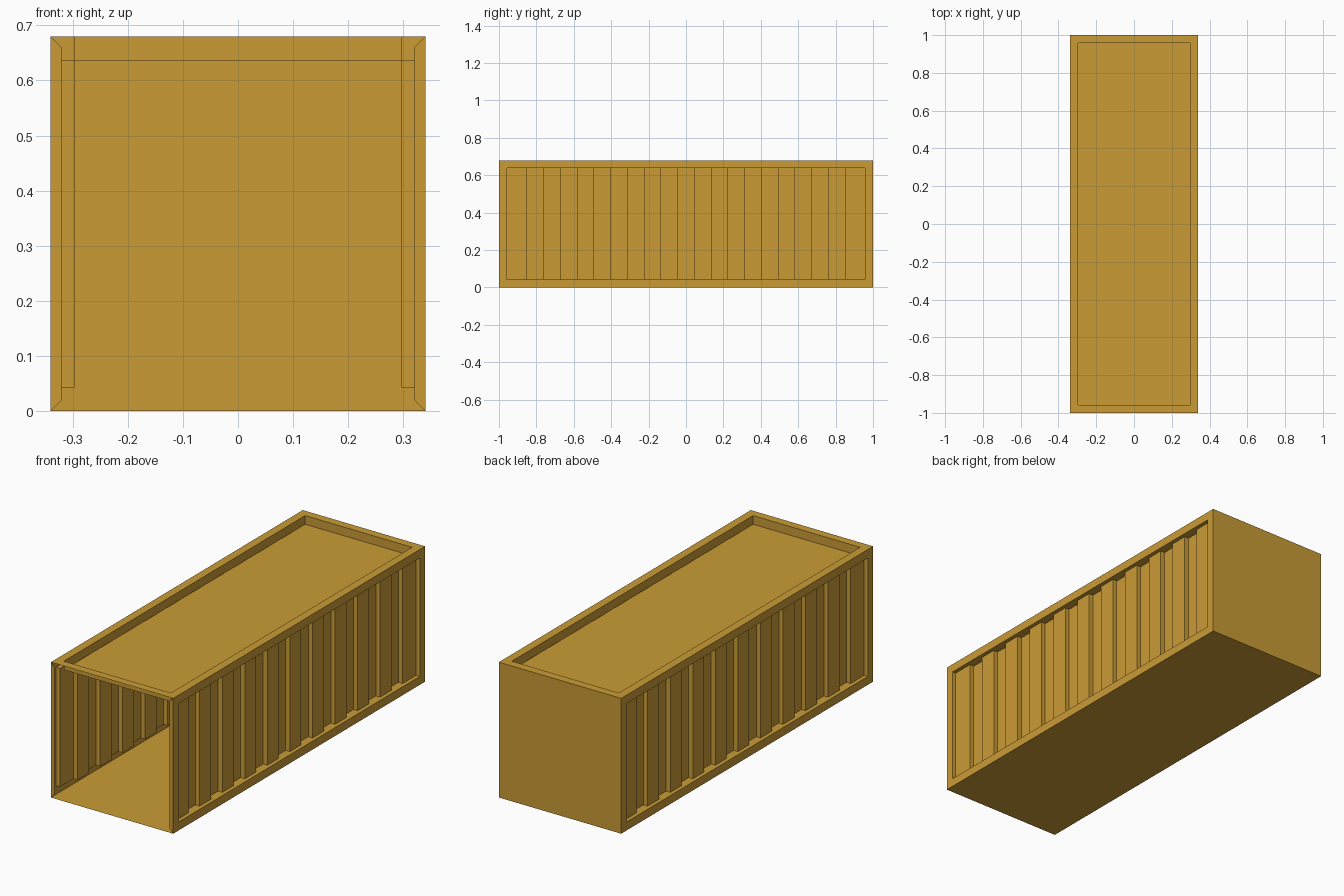
import bpy, bmesh
from mathutils import Vector, Matrix

HALF_W, HALF_L, HEIGHT = 0.34, 1.0, 0.68
BORDER = 0.06          # width of the frame around each panel
SHALLOW, DEEP = 0.02, 0.0435
RIBS = 21              # strips in each corrugated side

default = bpy.data.objects.get("Cube")
if default:
    bpy.data.objects.remove(default, do_unlink=True)

ochre = bpy.data.materials.new("ochre_paint")
ochre.use_nodes = True
COLOUR = (0.59, 0.33, 0.036, 1)
ochre.diffuse_color = COLOUR
ochre.node_tree.nodes["Principled BSDF"].inputs["Base Color"].default_value = COLOUR


def finish(bm, name):
    mesh = bpy.data.meshes.new(name)
    bm.to_mesh(mesh)
    bm.free()
    mesh.materials.append(ochre)
    obj = bpy.data.objects.new(name, mesh)
    bpy.context.collection.objects.link(obj)
    return obj


def facing(bm, direction):
    bm.normal_update()
    return next(f for f in bm.faces if f.normal.dot(direction) > 0.99)


# Container shell: a sheet box, open at the front
bm = bmesh.new()
size = Matrix.Diagonal((2 * HALF_W, 2 * HALF_L, HEIGHT, 1))
bmesh.ops.create_cube(bm, size=1, matrix=Matrix.Translation((0, 0, HEIGHT / 2)) @ size)
roof = facing(bm, Vector((0, 0, 1)))
sides = [facing(bm, Vector((s, 0, 0))) for s in (-1, 1)]
bmesh.ops.delete(bm, geom=[facing(bm, Vector((0, -1, 0)))], context='FACES_ONLY')

# Sunken roof panel
bmesh.ops.inset_region(bm, faces=[roof], thickness=BORDER, use_boundary=True)
bmesh.ops.inset_region(bm, faces=[roof], thickness=0, depth=-DEEP, use_boundary=True)

# Corrugated side panels: cut into strips, then sink every second one further
pitch = 2 * (HALF_L - BORDER) / RIBS
for side in sides:
    bmesh.ops.inset_region(bm, faces=[side], thickness=BORDER, use_boundary=True)
    strips = [side]
    for i in range(1, RIBS):
        geom = strips + list({e for f in strips for e in f.edges})
        geom += list({v for f in strips for v in f.verts})
        cut = bmesh.ops.bisect_plane(bm, geom=geom, dist=1e-5,
                                     plane_co=(0, -HALF_L + BORDER + i * pitch, 0),
                                     plane_no=(0, 1, 0))
        strips = [g for g in cut["geom"] if isinstance(g, bmesh.types.BMFace)]
    bm.normal_update()
    bmesh.ops.inset_region(bm, faces=strips, thickness=0, depth=-SHALLOW, use_boundary=True)
    strips.sort(key=lambda f: f.calc_center_median().y)
    bm.normal_update()
    bmesh.ops.inset_individual(bm, faces=strips[1::2], thickness=0, depth=SHALLOW - DEEP)
finish(bm, "container_shell")

# Mitred door posts at the open end
for name, s in (("left_door_post", 1), ("right_door_post", -1)):
    bm = bmesh.new()
    inner = HALF_W - SHALLOW
    outline = [(HALF_W, 0), (HALF_W, HEIGHT), (inner, HEIGHT - SHALLOW), (inner, SHALLOW)]
    post = bm.faces.new([bm.verts.new((s * x, -HALF_L, z)) for x, z in outline])
    post.normal_update()
    if post.normal.y > 0:
        post.normal_flip()
    finish(bm, name)
